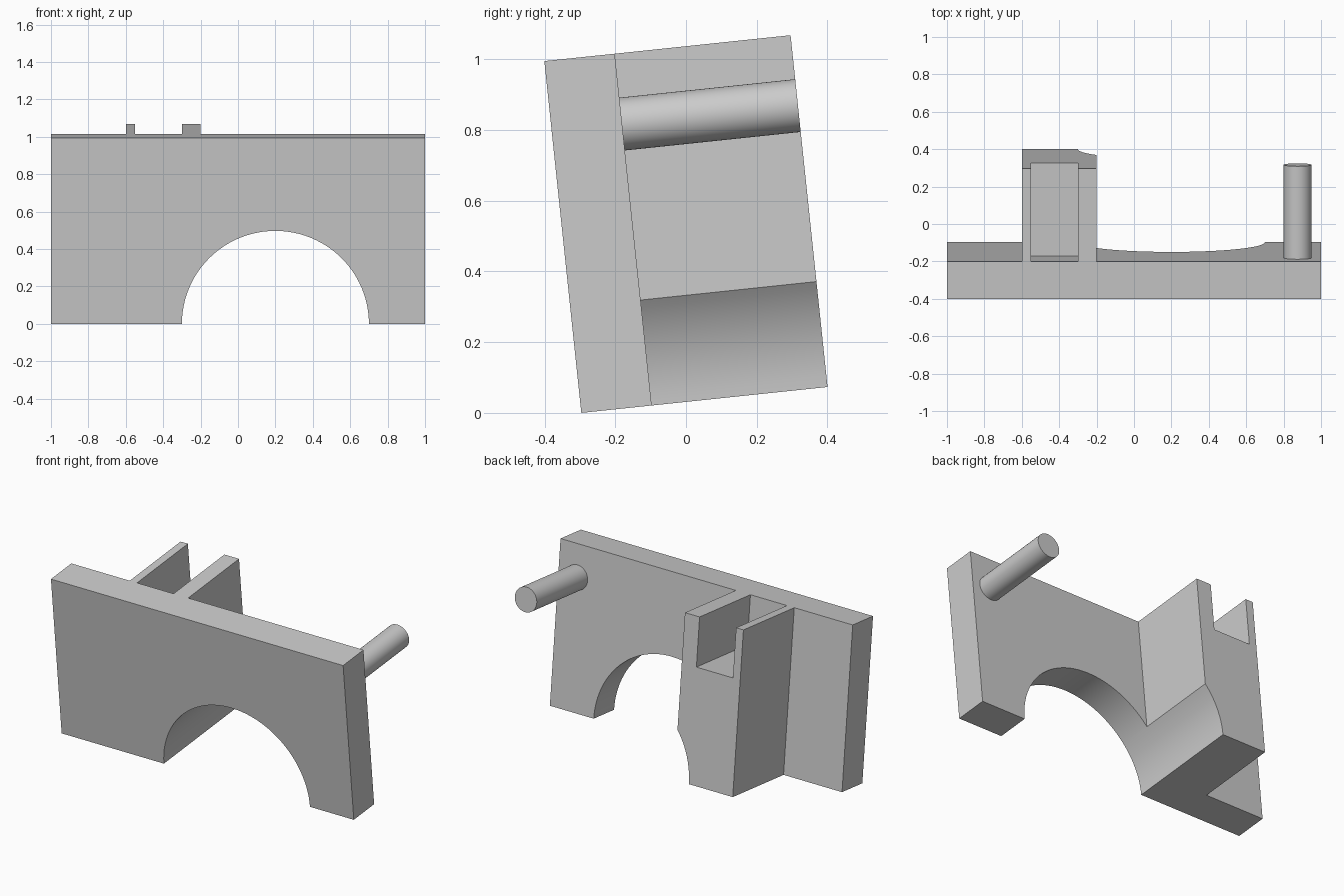
import bpy
import bmesh
from math import radians
from mathutils import Matrix

if "Cube" in bpy.data.objects:
    bpy.data.objects.remove(bpy.data.objects["Cube"], do_unlink=True)

# The whole bracket leans forward about its lower front edge
TILT = Matrix.Translation((0, -0.296, 0)) @ Matrix.Rotation(radians(6), 4, "X")

grey = bpy.data.materials.new("light grey")
grey.use_nodes = True
grey.diffuse_color = (0.6, 0.6, 0.6, 1)
grey.node_tree.nodes["Principled BSDF"].inputs["Base Color"].default_value = (0.6, 0.6, 0.6, 1)


def make_object(name, bm):
    """Turn an upright bmesh into a tilted object."""
    bmesh.ops.recalc_face_normals(bm, faces=bm.faces)
    bm.transform(TILT)
    mesh = bpy.data.meshes.new(name)
    bm.to_mesh(mesh)
    bm.free()
    mesh.materials.append(grey)
    obj = bpy.data.objects.new(name, mesh)
    bpy.context.collection.objects.link(obj)
    return obj


def prism(name, outline, bottom, top):
    """Extrude a plan outline upwards."""
    bm = bmesh.new()
    face = bm.faces.new([bm.verts.new((x, y, bottom)) for x, y in outline])
    walls = bmesh.ops.extrude_face_region(bm, geom=[face])["geom"]
    verts = [g for g in walls if isinstance(g, bmesh.types.BMVert)]
    bmesh.ops.translate(bm, verts=verts, vec=(0, 0, top - bottom))
    return make_object(name, bm)


def rod(name, x, z, radius, start, end, segments):
    """Cylinder running from front to back."""
    bm = bmesh.new()
    place = Matrix.Translation((x, (start + end) / 2, z)) @ Matrix.Rotation(radians(90), 4, "X")
    bmesh.ops.create_cone(bm, cap_ends=True, segments=segments, radius1=radius,
                          radius2=radius, depth=end - start, matrix=place)
    return make_object(name, bm)


def select_only(obj):
    bpy.ops.object.select_all(action="DESELECT")
    obj.select_set(True)
    bpy.context.view_layer.objects.active = obj


# Front plate and rear block share one T-shaped plan
bracket = prism("bracket_body", [(-1, 0), (1, 0), (1, 0.2), (-0.2, 0.2), (-0.2, 0.7),
                                 (-0.6, 0.7), (-0.6, 0.2), (-1, 0.2)], 0, 1)

# Arch through the base, and pocket open at the top and back of the block
cutters = [
    rod("arch_cutter", 0.2, 0, 0.5, -0.2, 0.9, 96),
    prism("pocket_cutter", [(-0.55, 0.2), (-0.3, 0.2), (-0.3, 0.9), (-0.55, 0.9)], 0.7, 1.2),
]
select_only(bracket)
for cutter in cutters:
    cutter.hide_render = True
    cut = bracket.modifiers.new(cutter.name, "BOOLEAN")
    cut.operation = "DIFFERENCE"
    cut.solver = "EXACT"
    cut.object = cutter
    bpy.ops.object.modifier_apply(modifier=cut.name)
    bpy.data.objects.remove(cutter, do_unlink=True)

# Round pin on the back of the plate
pin = rod("pin", 0.875, 0.8, 0.075, 0.2, 0.7, 48)

for part in (bracket, pin):
    select_only(part)
    bpy.ops.object.shade_smooth_by_angle(angle=radians(30))
